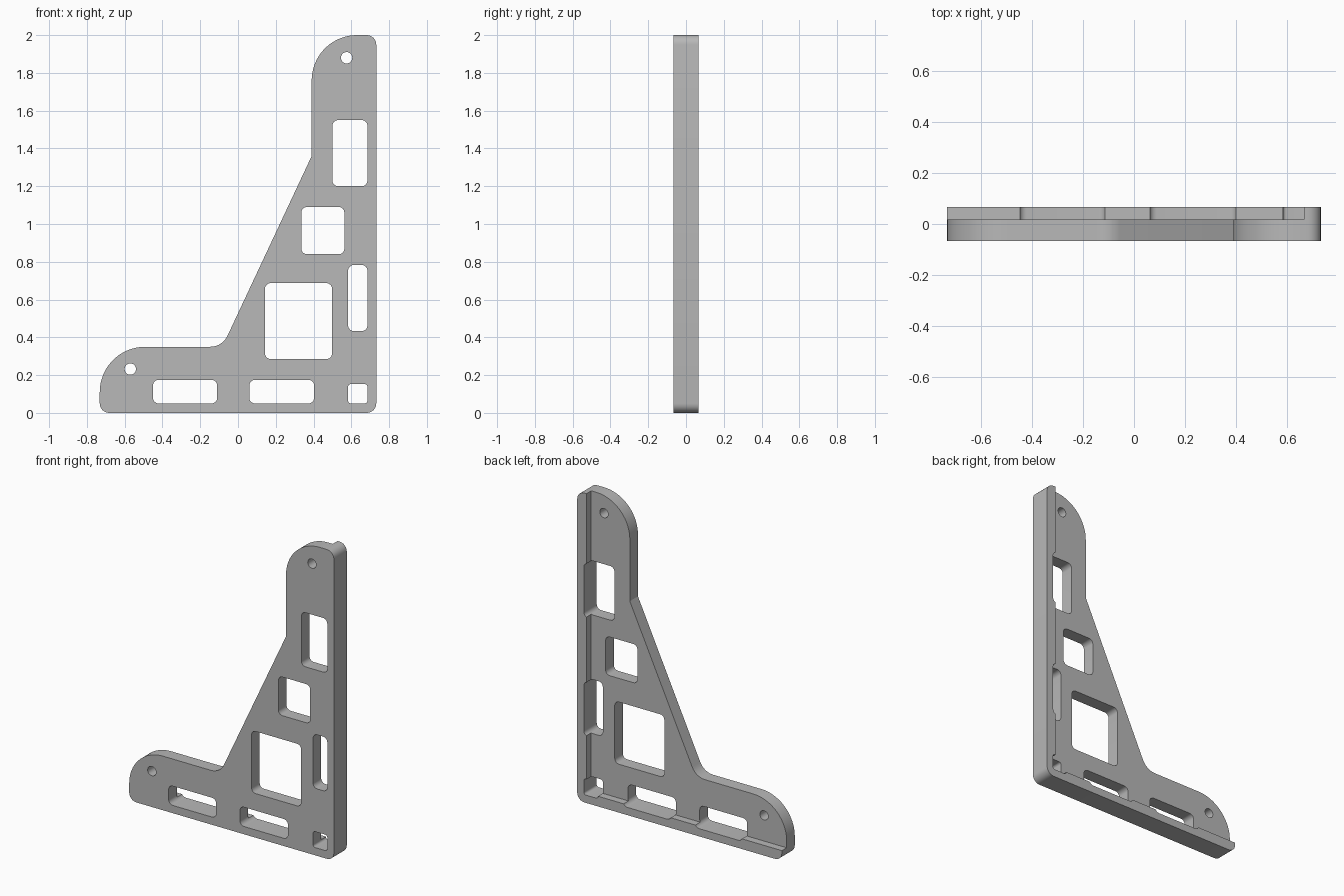
import bpy
import bmesh
import math
from mathutils import Vector

cube = bpy.data.objects.get("Cube")
if cube:
    bpy.data.objects.remove(cube, do_unlink=True)

HALF_W, TOP = 0.732, 2.0
FRONT, STEP, BACK = -0.066, 0.017, 0.066
LIP = 0.066        # width of the raised lip
CORNER = 0.05

grey = bpy.data.materials.new("grey")
grey.use_nodes = True
grey.diffuse_color = (0.48, 0.48, 0.48, 1)
grey.node_tree.nodes["Principled BSDF"].inputs["Base Color"].default_value = grey.diffuse_color


def rounded(corners):
    """Turn (x, z, radius) corners into a filleted outline."""
    points = []
    for i, (x, z, r) in enumerate(corners):
        p = Vector((x, z))
        if r == 0:
            points.append(p)
            continue
        a = (Vector(corners[i - 1][:2]) - p).normalized()
        b = (Vector(corners[(i + 1) % len(corners)][:2]) - p).normalized()
        half = a.angle(b) / 2
        centre = p + (a + b).normalized() * (r / math.sin(half))
        start = p + a * (r / math.tan(half)) - centre
        end = p + b * (r / math.tan(half)) - centre
        sweep = math.atan2(start.x * end.y - start.y * end.x, start.dot(end))
        steps = max(6, round(r * 70))
        for k in range(steps + 1):
            t = sweep * k / steps
            c, s = math.cos(t), math.sin(t)
            points.append(centre + Vector((start.x * c - start.y * s,
                                           start.x * s + start.y * c)))
    return points


def rectangle(x0, x1, z0, z1, r):
    return rounded([(x0, z0, r), (x1, z0, r), (x1, z1, r), (x0, z1, r)])


def circle(x, z, r, n=32):
    return [Vector((x + r * math.cos(math.tau * i / n),
                    z + r * math.sin(math.tau * i / n))) for i in range(n)]


def prism(name, outlines, y0, y1):
    """Extrude closed outlines in the x-z plane from y0 to y1."""
    bm = bmesh.new()
    for outline in outlines:
        face = bm.faces.new([bm.verts.new((p.x, y0, p.y)) for p in outline])
        ext = bmesh.ops.extrude_face_region(bm, geom=[face], use_keep_orig=True)
        moved = [v for v in ext["geom"] if isinstance(v, bmesh.types.BMVert)]
        bmesh.ops.translate(bm, verts=moved, vec=(0, y1 - y0, 0))
    bmesh.ops.recalc_face_normals(bm, faces=bm.faces[:])
    mesh = bpy.data.meshes.new(name)
    bm.to_mesh(mesh)
    bm.free()
    mesh.materials.append(grey)
    obj = bpy.data.objects.new(name, mesh)
    bpy.context.collection.objects.link(obj)
    return obj


def combine(target, tool, operation):
    bpy.context.view_layer.objects.active = target
    mod = target.modifiers.new(operation.lower(), 'BOOLEAN')
    mod.operation = operation
    mod.solver = 'EXACT'
    mod.object = tool
    bpy.ops.object.modifier_apply(modifier=mod.name)
    bpy.data.objects.remove(tool, do_unlink=True)


# Plate with two rounded ends and a sloping brace
bracket = prism("corner_bracket", [rounded([
    (-HALF_W, 0, CORNER), (HALF_W, 0, CORNER), (HALF_W, TOP, CORNER),
    (0.39, TOP, 0.24), (0.39, 1.36, 0), (-0.083, 0.35, 0.1),
    (-HALF_W, 0.35, 0.24)])], FRONT, STEP)

# Raised lip along the two outer edges at the back
lip = prism("back_lip", [rounded([
    (-HALF_W, 0, CORNER), (HALF_W, 0, CORNER), (HALF_W, TOP, CORNER),
    (HALF_W - LIP, TOP, 0), (HALF_W - LIP, LIP, 0), (-HALF_W, LIP, 0)])], STEP, BACK)
combine(bracket, lip, 'UNION')

# Windows and screw holes, which also notch the lip
openings = [rectangle(*w) for w in (
    (0.50, 0.685, 1.20, 1.55, 0.03),
    (0.335, 0.563, 0.84, 1.09, 0.03),
    (0.583, 0.685, 0.433, 0.783, 0.03),
    (0.143, 0.498, 0.285, 0.687, 0.03),
    (-0.45, -0.11, 0.05, 0.175, 0.03),
    (0.06, 0.403, 0.05, 0.175, 0.03),
    (0.583, 0.685, 0.05, 0.153, 0.015))]
openings += [circle(0.575, 1.88, 0.03), circle(-0.57, 0.232, 0.03)]
cutter = prism("openings", openings, FRONT - 0.1, BACK + 0.1)
cutter.hide_render = True
combine(bracket, cutter, 'DIFFERENCE')

# Smooth the rounded corners, keep the edges sharp
bpy.ops.object.select_all(action='DESELECT')
bracket.select_set(True)
bpy.context.view_layer.objects.active = bracket
bpy.ops.object.shade_smooth_by_angle(angle=math.radians(25))
